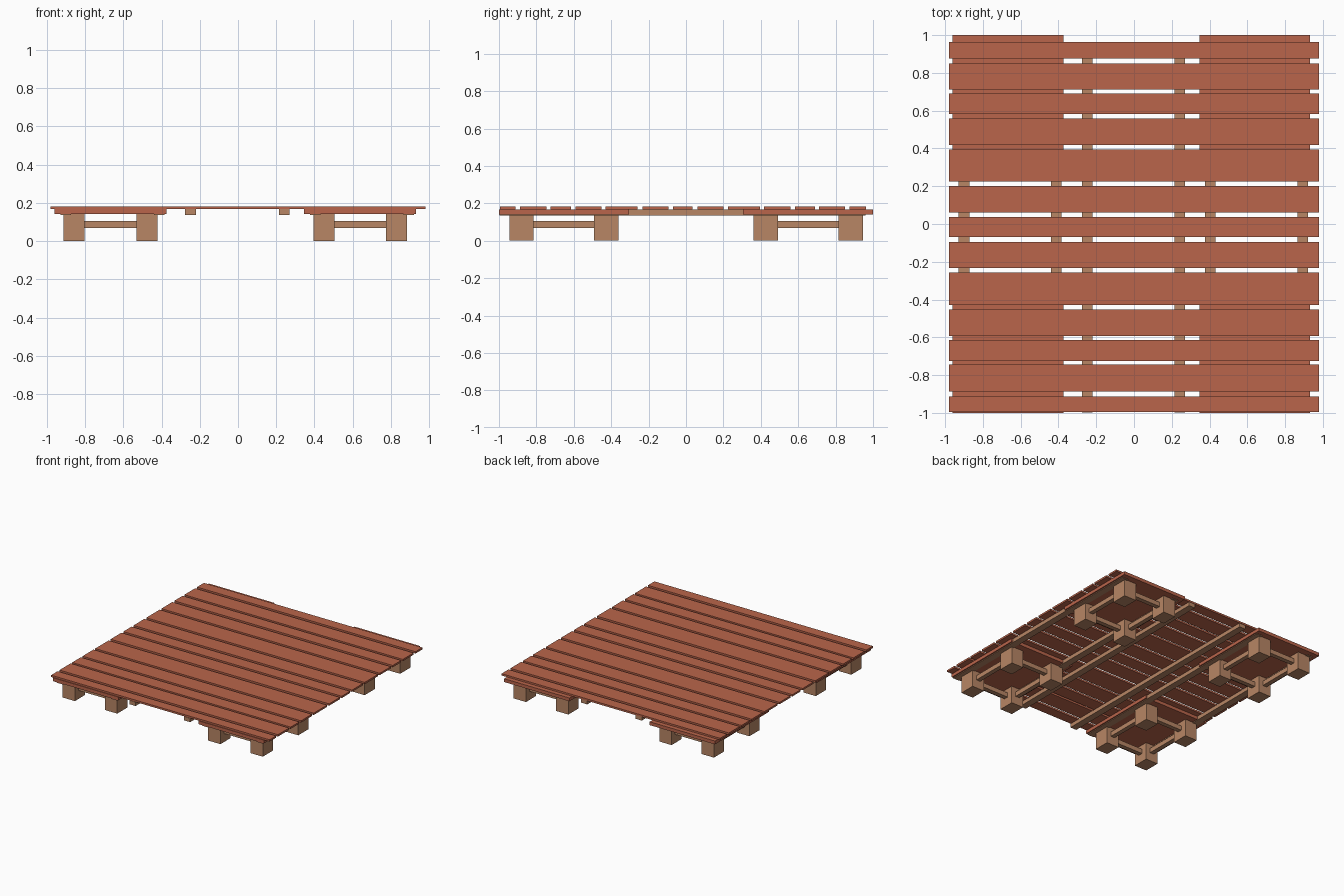
import bpy, bmesh

if "Cube" in bpy.data.objects:
    bpy.data.objects.remove(bpy.data.objects["Cube"])

def material(name, col):
    m = bpy.data.materials.new(name)
    m.diffuse_color = (*col, 1)
    m.use_nodes = True
    m.node_tree.nodes["Principled BSDF"].inputs["Base Color"].default_value = m.diffuse_color
    return m

RED = material("red_wood", (0.49, 0.13, 0.07))
TAN = material("tan_wood", (0.48, 0.24, 0.13))

def box(name, x, y, z, mat):
    """Axis-aligned box from (min, max) ranges."""
    bm = bmesh.new()
    bmesh.ops.create_cube(bm, size=1)
    size = [r[1] - r[0] for r in (x, y, z)]
    bmesh.ops.scale(bm, vec=size, verts=bm.verts)
    me = bpy.data.meshes.new(name)
    bm.to_mesh(me)
    bm.free()
    ob = bpy.data.objects.new(name, me)
    ob.location = [(r[0] + r[1]) / 2 for r in (x, y, z)]
    me.materials.append(mat)
    bpy.context.collection.objects.link(ob)
    return ob

# Top slats: front to back
slats = [(-0.995, -0.912), (-0.887, -0.745), (-0.725, -0.615), (-0.592, -0.453),
         (-0.43, -0.258), (-0.232, -0.094), (-0.07, 0.036), (0.061, 0.2),
         (0.224, 0.395), (0.418, 0.558), (0.583, 0.69), (0.712, 0.85), (0.875, 0.963)]
for i, y in enumerate(slats):
    box(f"top_slat_{i + 1}", (-0.98, 0.98), y, (0.167, 0.182), RED)

# Long beams under the slats
for i, cx in enumerate((-0.9, -0.412, -0.248, 0.242, 0.404, 0.893)):
    box(f"long_beam_{i + 1}", (cx - 0.028, cx + 0.028), (-0.998, 0.96), (0.136, 0.167), TAN)

# Four corner stands: panel, four posts and the rails joining them
for sx, cx in (("left", -0.667), ("right", 0.639)):
    for sy, cy in (("front", -0.653), ("back", 0.653)):
        tag = f"{sy}_{sx}"
        box(f"{tag}_panel", (cx - 0.293, cx + 0.293), (cy - 0.347, cy + 0.347), (0.141, 0.168), RED)
        dx, dy = 0.19, 0.227
        for a in (-1, 1):
            for b in (-1, 1):
                px, py = cx + a * dx, cy + b * dy
                box(f"{tag}_post", (px - 0.055, px + 0.055), (py - 0.065, py + 0.065), (0, 0.141), TAN)
            ry, rx = cy + a * dy, cx + a * dx
            box(f"{tag}_cross_rail", (cx - dx, cx + dx), (ry - 0.018, ry + 0.018), (0.068, 0.105), TAN)
            box(f"{tag}_side_rail", (rx - 0.018, rx + 0.018), (cy - dy, cy + dy), (0.068, 0.105), TAN)
